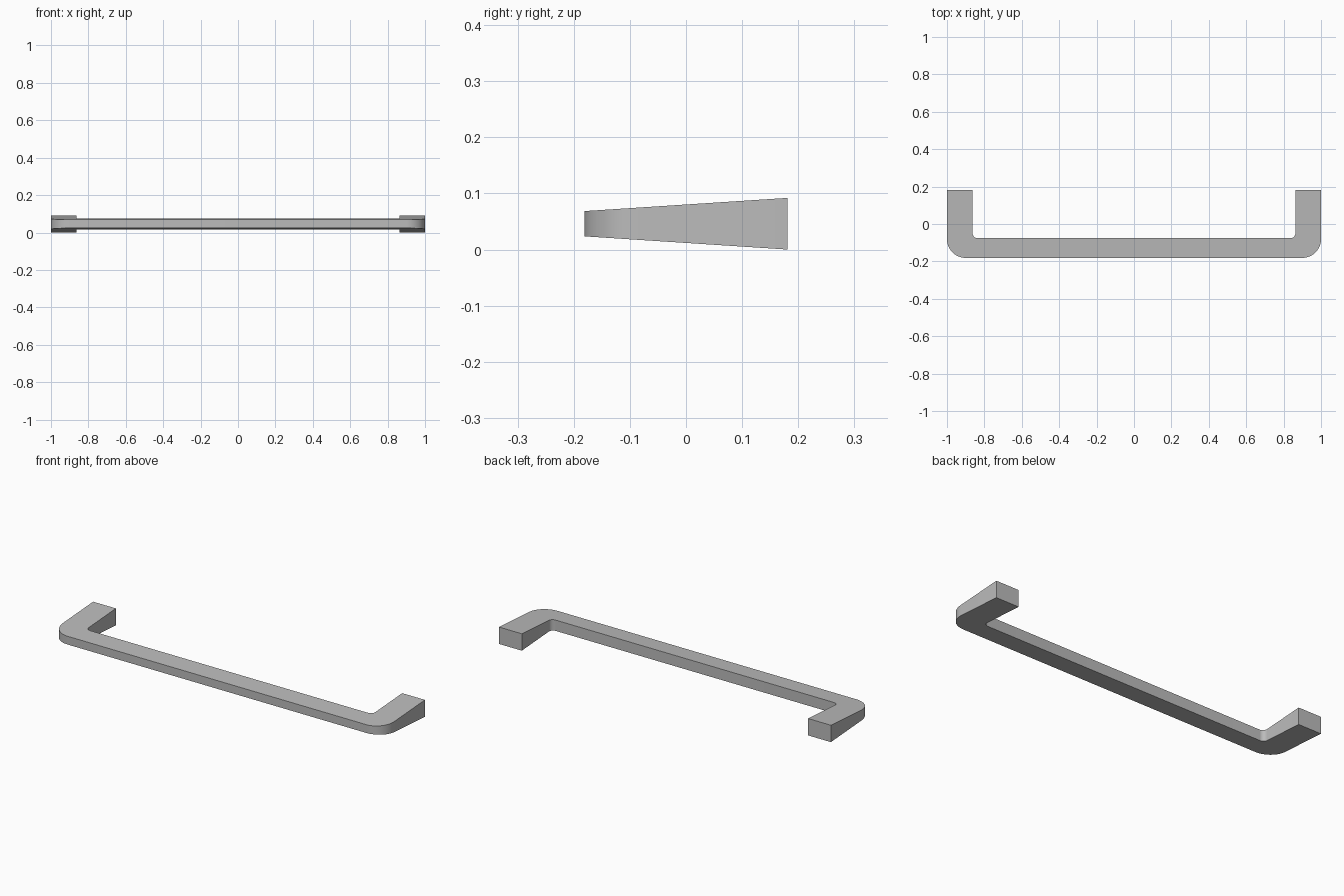
import bpy, bmesh
from math import sin, cos, pi, radians

cube = bpy.data.objects.get("Cube")
if cube:
    bpy.data.objects.remove(cube, do_unlink=True)

LENGTH, DEPTH, MID_Z = 1.0, 0.181, 0.046      # half length, half depth, centre height
LEG_IN, BAR_IN = 0.863, -0.075                # inner edges of leg and bar
R_OUT, R_IN = 0.1, 0.025                      # corner radii
FRONT_H, BACK_H = 0.0225, 0.046               # half thickness at front and back

metal = bpy.data.materials.new("grey metal")
metal.use_nodes = True
grey = (0.5, 0.5, 0.5, 1)
metal.diffuse_color = grey
metal.node_tree.nodes["Principled BSDF"].inputs["Base Color"].default_value = grey


def arc(cx, cy, r, start, end, steps):
    angles = [start + (end - start) * i / steps for i in range(steps + 1)]
    return [(cx + r * cos(a), cy + r * sin(a)) for a in angles]


def half_thickness(y):
    t = (y + DEPTH) / (2 * DEPTH)
    return FRONT_H + (BACK_H - FRONT_H) * t


# Plan outline of the left half, then its mirror image
half = arc(LENGTH - R_OUT, R_OUT - DEPTH, R_OUT, -pi / 2, 0, 16)
half += [(LENGTH, DEPTH), (LEG_IN, DEPTH)]
half += arc(LEG_IN - R_IN, BAR_IN + R_IN, R_IN, 0, -pi / 2, 10)
outline = half + [(-x, y) for x, y in reversed(half)]

# Handle: top and bottom slope together towards the front
bm = bmesh.new()
top = [bm.verts.new((x, y, MID_Z + half_thickness(y))) for x, y in outline]
bottom = [bm.verts.new((x, y, MID_Z - half_thickness(y))) for x, y in outline]
bm.faces.new(top)
bm.faces.new(bottom[::-1])
for i in range(len(outline)):
    j = (i + 1) % len(outline)
    bm.faces.new((bottom[i], bottom[j], top[j], top[i]))
bmesh.ops.recalc_face_normals(bm, faces=bm.faces)

mesh = bpy.data.meshes.new("pull_handle")
bm.to_mesh(mesh)
bm.free()
mesh.materials.append(metal)
handle = bpy.data.objects.new("pull_handle", mesh)
bpy.context.collection.objects.link(handle)

# Smooth corners with sharp edges kept
bpy.ops.object.select_all(action='DESELECT')
handle.select_set(True)
bpy.context.view_layer.objects.active = handle
bpy.ops.object.shade_smooth_by_angle(angle=radians(30))
